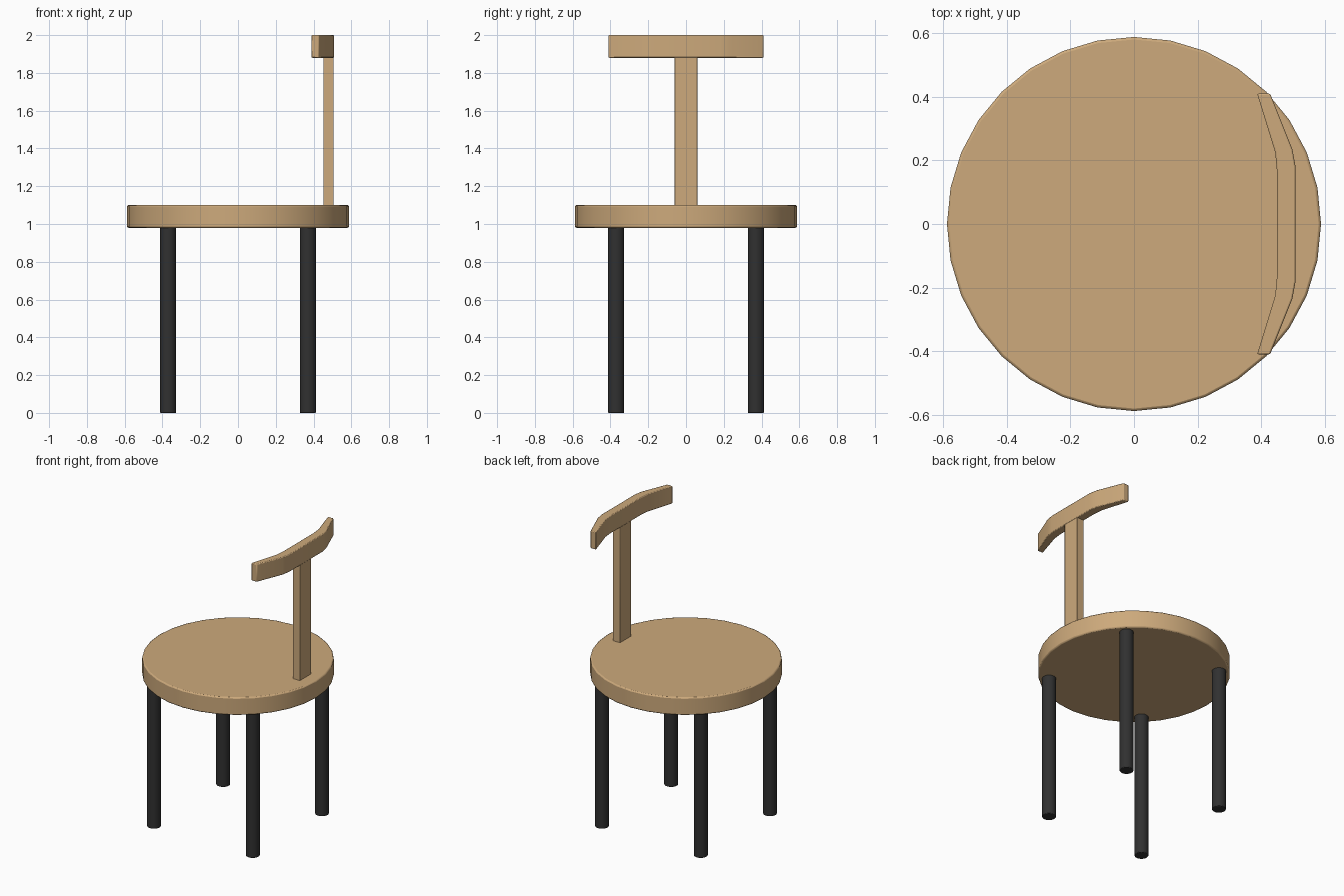
import bpy, bmesh, math

if "Cube" in bpy.data.objects:
    bpy.data.objects.remove(bpy.data.objects["Cube"])


def material(name, rgb):
    m = bpy.data.materials.new(name)
    m.diffuse_color = (*rgb, 1)
    m.use_nodes = True
    m.node_tree.nodes["Principled BSDF"].inputs["Base Color"].default_value = m.diffuse_color
    return m


wood = material("light wood", (0.61, 0.40, 0.20))
black = material("black paint", (0.03, 0.03, 0.03))


def prism(name, outline, z0, z1, mat, bevel):
    """Extrude a counter-clockwise outline from z0 to z1, with softened edges."""
    bm = bmesh.new()
    base = bm.faces.new([bm.verts.new((x, y, z0)) for x, y in outline])
    top = bmesh.ops.extrude_face_region(bm, geom=[base], use_keep_orig=True)["geom"]
    for v in (g for g in top if isinstance(g, bmesh.types.BMVert)):
        v.co.z = z1
    bmesh.ops.recalc_face_normals(bm, faces=bm.faces)
    me = bpy.data.meshes.new(name)
    bm.to_mesh(me)
    bm.free()
    me.materials.append(mat)
    ob = bpy.data.objects.new(name, me)
    bpy.context.collection.objects.link(ob)
    mod = ob.modifiers.new("soft edges", 'BEVEL')
    mod.width = bevel
    mod.segments = 2
    mod.limit_method = 'ANGLE'
    mod.angle_limit = math.radians(40)
    bpy.ops.object.select_all(action='DESELECT')
    ob.select_set(True)
    bpy.context.view_layer.objects.active = ob
    bpy.ops.object.shade_smooth_by_angle(angle=math.radians(35))
    return ob


def circle(cx, cy, r, n):
    return [(cx + r * math.cos(2 * math.pi * i / n),
             cy + r * math.sin(2 * math.pi * i / n)) for i in range(n)]


# Round seat
prism("seat", circle(0, 0, 0.588, 32), 0.98, 1.10, wood, 0.008)

# Four round legs
for y, row in ((-0.37, "front"), (0.37, "back")):
    for x, side in ((-0.37, "left"), (0.37, "right")):
        prism(f"{row}_{side}_leg", circle(x, y, 0.043, 32), 0, 0.985, black, 0.004)

# Back post
prism("back_post", [(0.452, -0.06), (0.506, -0.06), (0.506, 0.06), (0.452, 0.06)],
      1.095, 1.885, wood, 0.003)

# Curved backrest, its half outline mirrored across y
outer = [(0.428, -0.41), (0.498, -0.235), (0.508, -0.18)]
inner = [(0.387, -0.41), (0.444, -0.225), (0.45, -0.16)]
outline = (outer + [(x, -y) for x, y in reversed(outer)]
           + [(x, -y) for x, y in inner] + inner[::-1])
prism("backrest", outline, 1.88, 2.0, wood, 0.005)
